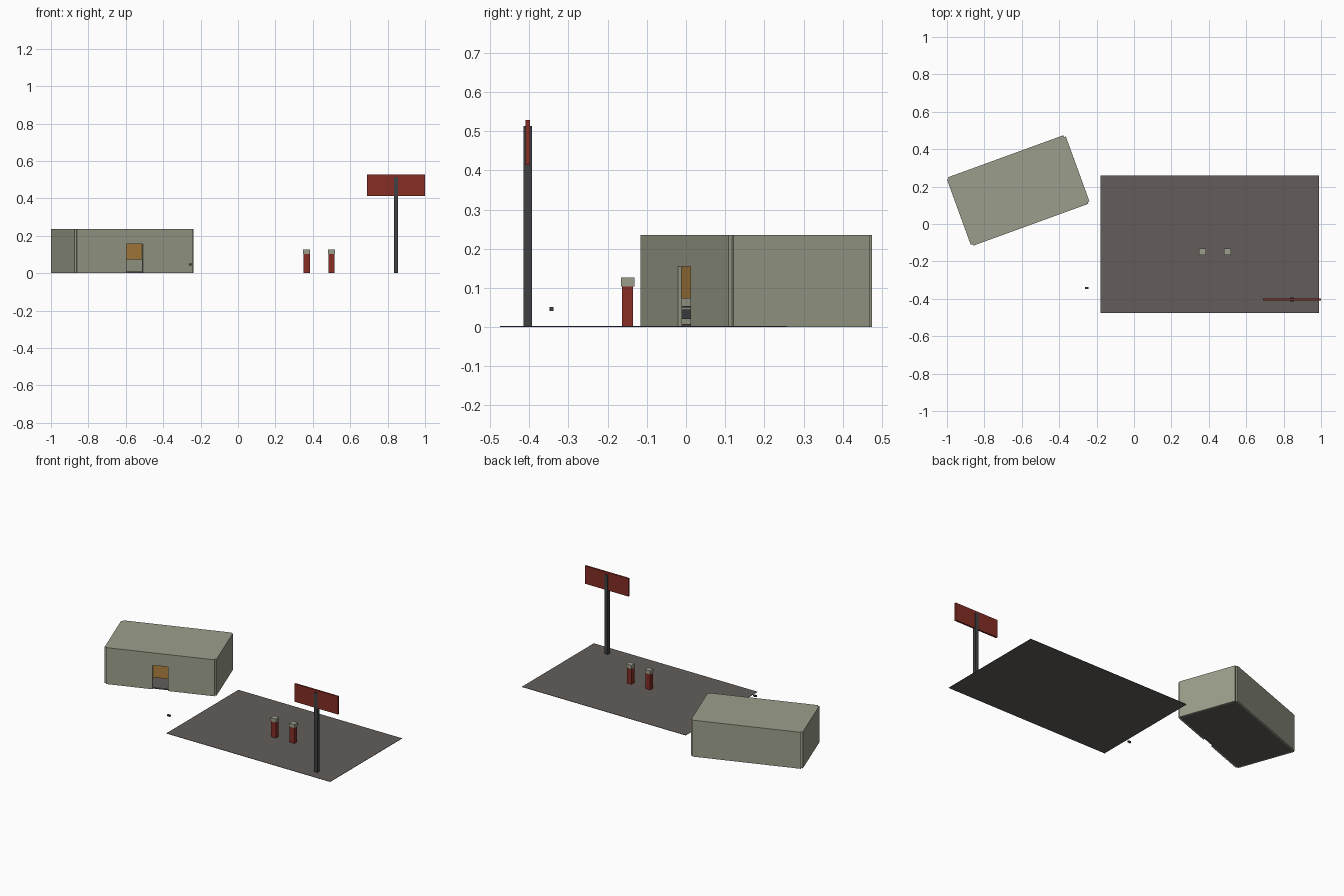
import bpy, bmesh, math
from mathutils import Matrix, Vector

if "Cube" in bpy.data.objects:
    bpy.data.objects.remove(bpy.data.objects["Cube"])


def mat(name, rgb):
    m = bpy.data.materials.new(name)
    m.diffuse_color = (*rgb, 1)
    m.use_nodes = True
    m.node_tree.nodes["Principled BSDF"].inputs["Base Color"].default_value = m.diffuse_color
    return m


WALL = mat("pale_olive_grey", (0.33, 0.343, 0.26))
ASPHALT = mat("asphalt_grey", (0.125, 0.11, 0.102))
RED = mat("dark_red", (0.24, 0.027, 0.018))
DARK = mat("dark_grey", (0.05, 0.052, 0.054))
ORANGE = mat("ochre", (0.42, 0.214, 0.05))


def boxes(name, material, extents, matrix=Matrix()):
    """One object from boxes given as (x0, x1, y0, y1, z0, z1)."""
    bm = bmesh.new()
    for x0, x1, y0, y1, z0, z1 in extents:
        centre = Vector(((x0 + x1) / 2, (y0 + y1) / 2, (z0 + z1) / 2))
        size = Matrix.Diagonal((x1 - x0, y1 - y0, z1 - z0, 1))
        bmesh.ops.create_cube(bm, size=1, matrix=Matrix.Translation(centre) @ size)
    mesh = bpy.data.meshes.new(name)
    bm.to_mesh(mesh)
    bm.free()
    mesh.materials.append(material)
    ob = bpy.data.objects.new(name, mesh)
    ob.matrix_world = matrix
    bpy.context.collection.objects.link(ob)
    return ob


# Paved lot
boxes("paved_lot", ASPHALT, [(-0.178, 0.99, -0.475, 0.258, 0, 0.002)])

# Turned building: wall slabs round an inner rectangle leave notched corners
turn = Matrix.Translation((-0.619, 0.179, 0)) @ Matrix.Rotation(math.radians(20), 4, 'Z')
L, W, T, H = 0.328, 0.185, 0.01, 0.235
DOOR, DOOR_TOP, SHUTTER = 0.046, 0.155, 0.073
boxes("floor", ASPHALT, [(-L, L, -W, W, 0, 0.008)], turn)
boxes("roof", WALL, [(-L, L, -W, W, H - T, H)], turn)
boxes("back_wall", WALL, [(-L, L, W, W + T, 0, H)], turn)
for side, s in (("left", -1), ("right", 1)):
    x0, x1 = sorted((s * L, s * (L + T)))
    boxes(side + "_wall", WALL, [(x0, x1, -W, W, 0, H)], turn)
boxes("front_wall", WALL, [(-L, -DOOR, -W - T, -W, 0, H),
                           (DOOR, L, -W - T, -W, 0, H),
                           (-DOOR, DOOR, -W - T, -W, DOOR_TOP, H)], turn)

# Half raised door shutter, with low shelves inside
boxes("door_shutter", ORANGE, [(-DOOR, DOOR, -W - 0.001, -W + 0.005, SHUTTER, DOOR_TOP)], turn)
boxes("inside_shelves", DARK, [(-0.24, -0.16, -0.17, -0.07, 0.02, 0.045),
                               (-0.24, -0.16, -0.17, -0.07, 0.05, 0.054)], turn)

# Two fuel pumps
for i, x in enumerate((0.367, 0.5), 1):
    y = -0.149
    boxes(f"pump_body_{i}", RED, [(x - 0.017, x + 0.017, y - 0.014, y + 0.014, 0, 0.104)])
    boxes(f"pump_cap_{i}", WALL, [(x - 0.019, x + 0.019, y - 0.017, y + 0.017, 0.103, 0.126)])

# Roadside sign
boxes("sign_pole", DARK, [(0.834, 0.856, -0.415, -0.393, 0, 0.513)])
boxes("sign_board", RED, [(0.69, 1.0, -0.41, -0.398, 0.413, 0.528)])

# Small loose block beside the lot
boxes("small_block", DARK, [(-0.263, -0.243, -0.348, -0.338, 0.041, 0.051)])
